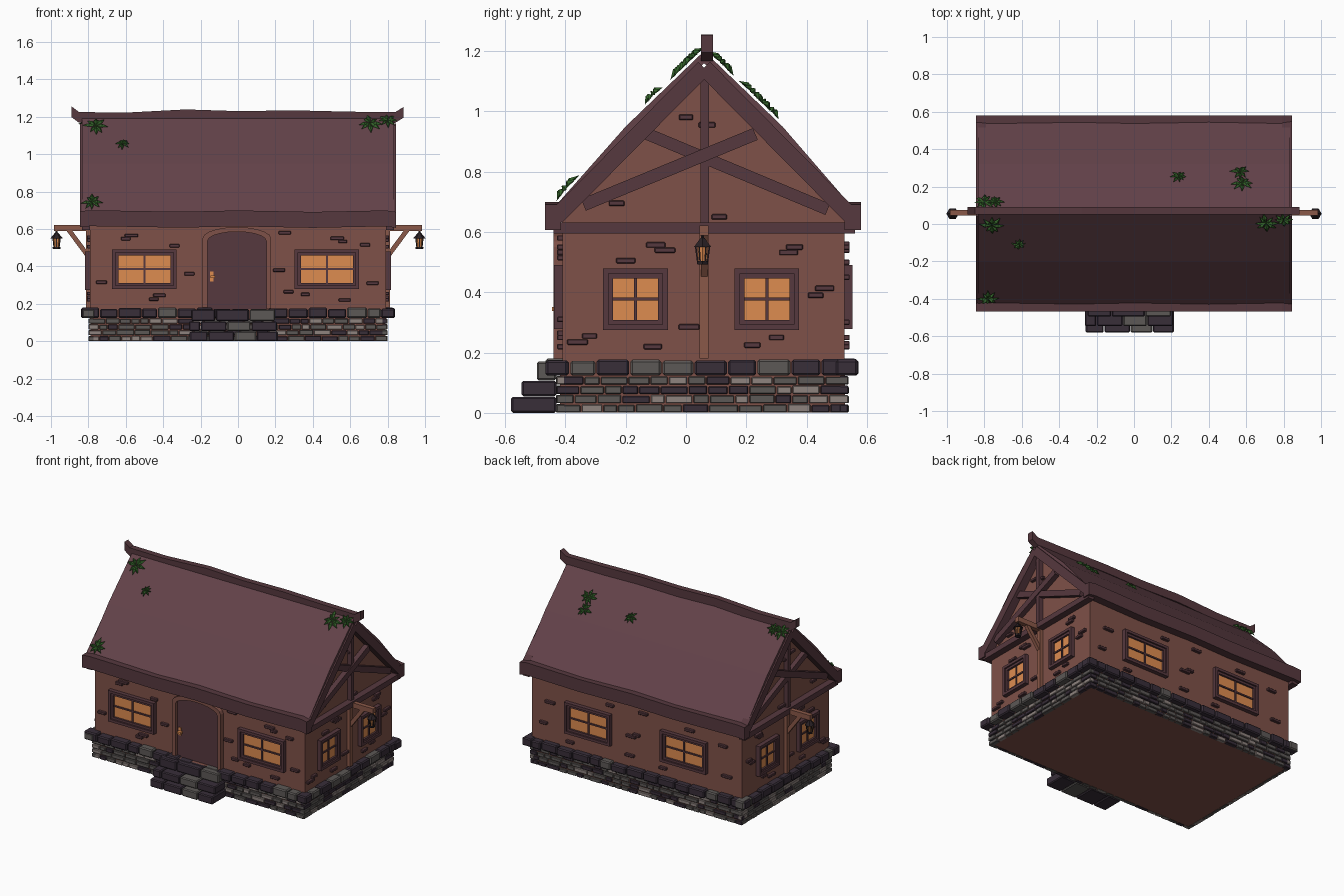
import bpy, bmesh, math, random
from mathutils import Matrix, Vector

if "Cube" in bpy.data.objects:
    bpy.data.objects.remove(bpy.data.objects["Cube"])

random.seed(4)
YC = 0.06  # ridge line in y


def lin(c):
    return c / 12.92 if c <= 0.04045 else ((c + 0.055) / 1.055) ** 2.4


def material(name, r, g, b):
    m = bpy.data.materials.new(name)
    m.diffuse_color = (lin(r / 255), lin(g / 255), lin(b / 255), 1)
    m.use_nodes = True
    m.node_tree.nodes["Principled BSDF"].inputs["Base Color"].default_value = m.diffuse_color
    return m


WALL = material("wall clay", 127, 81, 72)
ROOF = material("roof plum", 99, 66, 73)
TIMBER = material("dark timber", 86, 56, 62)
WOOD = material("bracket wood", 138, 88, 72)
GLOW = material("window glow", 222, 140, 80)
DARK = material("dark stone", 56, 46, 57)
GREY = material("grey stone", 92, 88, 86)
PALE = material("pale stone", 142, 131, 127)
LEAF = material("ivy green", 52, 100, 42)
IRON = material("black iron", 40, 32, 36)


class Part:
    """One object gathered from boxes, prisms and cones."""
    def __init__(self, name, *mats):
        self.name, self.mats, self.bm = name, mats, bmesh.new()

    def paint(self, verts, mat):
        for f in {f for v in verts for f in v.link_faces}:
            f.material_index = mat

    def box(self, c, s, mat=0, M=Matrix()):
        m = M @ Matrix.Translation(c) @ Matrix.Diagonal((*s, 1))
        self.paint(bmesh.ops.create_cube(self.bm, size=1, matrix=m)["verts"], mat)

    def span(self, x, y, z, mat=0):
        self.box([(a + b) / 2 for a, b in (x, y, z)], [b - a for a, b in (x, y, z)], mat)

    def beam(self, p, q, w, t, mat=0):
        p, q = Vector(p), Vector(q)
        d = (q - p).normalized()
        side = Vector((1, 0, 0)) if abs(d.x) < 0.1 else Vector((0, 1, 0))
        M = Matrix((side, d, side.cross(d))).transposed().to_4x4()
        M.translation = (p + q) / 2
        self.box((0, 0, 0), (t, (q - p).length, w), mat, M)

    def cone(self, c, r1, r2, h, n, mat=0):
        m = Matrix.Translation(c) @ Matrix.Rotation(math.pi / n, 4, "Z")
        self.paint(bmesh.ops.create_cone(self.bm, cap_ends=True, segments=n, radius1=r1,
                                         radius2=r2, depth=h, matrix=m)["verts"], mat)

    def loft(self, rings, mat=0, closed=False):
        rs = [[self.bm.verts.new(p) for p in r] for r in rings]
        n = len(rs[0])
        for a, b in (zip(rs, rs[1:] + rs[:1]) if closed else zip(rs, rs[1:])):
            for i in range(n):
                j = (i + 1) % n
                self.bm.faces.new((a[i], a[j], b[j], b[i])).material_index = mat
        if not closed:
            for r in (rs[0], rs[-1]):
                self.bm.faces.new(r).material_index = mat

    def done(self, mirror=False, bevel=0):
        if self.name != "ivy":
            bmesh.ops.recalc_face_normals(self.bm, faces=self.bm.faces)
        me = bpy.data.meshes.new(self.name)
        self.bm.to_mesh(me)
        self.bm.free()
        for m in self.mats:
            me.materials.append(m)
        ob = bpy.data.objects.new(self.name, me)
        bpy.context.collection.objects.link(ob)
        if mirror:
            ob.modifiers.new("mirror", "MIRROR").use_mirror_merge = False
        if bevel:
            b = ob.modifiers.new("bevel", "BEVEL")
            b.width, b.segments = bevel, 1


def course(part, z0, z1, hx, y0, y1, depth, lo, hi, weights, jit):
    """A ring of stones around the rectangle +-hx, y0..y1."""
    for a, b, along_x, edge, sgn in ((-hx, hx, 1, y0, 1), (-hx, hx, 1, y1, -1),
                                     (y0, y1, 0, -hx, 1), (y0, y1, 0, hx, -1)):
        cuts = [a]
        while b - cuts[-1] > hi + lo:
            cuts.append(cuts[-1] + random.uniform(lo, hi))
        if b - cuts[-1] > hi:
            cuts.append((cuts[-1] + b) / 2)
        for t0, t1 in zip(cuts, cuts[1:] + [b]):
            e = edge + sgn * random.uniform(0, jit)
            t, d = (t0 + 0.002, t1 - 0.002), tuple(sorted((e, edge + sgn * depth)))
            z = (z0 + 0.001, z1 - random.uniform(0.001, 0.001 + jit))
            mat = random.choices((0, 1, 2), weights)[0]
            part.span(*((t, d) if along_x else (d, t)), z, mat)


# walls with gable ends
p = Part("walls", WALL)
prof = [(-.41, .12), (.525, .12), (.525, .64), (YC, 1.13), (-.41, .64)]
p.loft([[(x, y, z) for y, z in prof] for x in (-.79, .79)])
p.done()

# stone base
p = Part("foundation_core", WALL)
p.span((-.788, .788), (-.418, .528), (.002, .13))
p.done()
p = Part("foundation_bricks", GREY, DARK, PALE)
for i in range(4):
    course(p, i * .031, i * .031 + .03, .80, -.432, .54, .03, .045, .10, (6, 3, 2), .004)
p.done(bevel=.003)
p = Part("cap_stones", DARK, GREY, PALE)
course(p, .123, .182, .84, -.467, .572, .075, .08, .13, (7, 2, 0), .01)
p.done(bevel=.007)

# front steps
p = Part("steps", DARK, GREY)
for z0, z1, yf, cuts in ((0, .055, -.58, (-.26, -.16, -.02, .1, .215)),
                         (.055, .108, -.545, (-.265, -.2, -.06, .07, .21)),
                         (.108, .172, -.495, (-.25, -.12, .06, .2))):
    for i, (a, b) in enumerate(zip(cuts, cuts[1:])):
        p.span((a + .002, b - .002), (yf, -.43), (z0, z1 - .002), int(i == 2))
p.done(bevel=.006)

# roof sheet, eaves and ridge
outer = [(-.43, .69), (-.2, .95), (YC, 1.2), (.32, .95), (.545, .69)]
p = Part("roof", ROOF)
sec = outer + [(y, z - .04) for y, z in reversed(outer)]
p.loft([[(x, y, z) for y, z in sec] for x in (-.835, .835)])
p.done()
p = Part("eave_beams", TIMBER)
for ya, yb in ((-.468, -.415), (.525, .58)):
    p.loft([[(x, y, z + d) for y, z in ((ya, .61), (yb, .61), (yb, .695), (ya, .695))]
            for x, d in ((-.845, 0), (-.79, .005), (-.3, -.003), (0, .004), (.4, -.004),
                         (.79, .004), (.845, -.004))])
p.done()
p = Part("ridge_beam", TIMBER)
p.loft([[(x, y, z + d) for y, z in ((.05, 1.165), (.09, 1.165), (.09, 1.222), (.05, 1.222))]
        for x, d in ((-.89, .033), (-.85, .003), (-.6, 0), (-.28, .017), (0, .008),
                     (.3, .012), (.6, .005), (.84, .002), (.885, .03))])
p.done()

# gable timber frame, mirrored to the other end
p = Part("gable_frame", TIMBER)
for ye in (-.43, .55):
    p.beam((.818, ye, .65), (.818, YC, 1.145), .055, .052)
p.span((.79, .835), (-.44, .56), (.595, .632))
p.span((.79, .82), (.048, .076), (.62, 1.12))
p.beam((.812, -.34, .69), (.812, .23, .925), .042, .034)
p.beam((.808, -.14, .93), (.808, .47, .675), .04, .03)
p.done(mirror=True)

# lantern brackets and lanterns
p = Part("lantern_bracket", WOOD)
p.span((.785, .985), (.045, .075), (.588, .622))
p.span((.785, .812), (.045, .075), (.18, .60))
p.beam((.805, YC, .46), (.905, YC, .595), .025, .022)
p.done(mirror=True)
p = Part("lantern", IRON, GLOW)
LX, LY = .97, .055
p.cone((LX, LY, .565), .033, .008, .03, 6)
p.cone((LX, LY, .585), .006, .006, .02, 6)
p.cone((LX, LY, .526), .015, .02, .05, 6, 1)
p.cone((LX, LY, .498), .02, .022, .012, 6)
for k in range(6):
    a = k * math.pi / 3 + math.pi / 6
    c, s = math.cos(a), math.sin(a)
    p.beam((LX + .016 * c, LY + .016 * s, .5), (LX + .023 * c, LY + .023 * s, .552), .005, .005)
p.done(mirror=True)


# wall frames: local x runs along the wall, local -y points outward
def wall_at(x, y, z, deg):
    return Matrix.Translation((x, y, z)) @ Matrix.Rotation(math.radians(deg), 4, "Z")


def window(part, M, w, h):
    part.box((0, -.002, 0), (w - .03, .006, h - .03), 1, M)
    for inset, bar, depth in ((0, .018, .028), (.018, .015, .018)):
        iw, ih = w - 2 * inset, h - 2 * inset
        for s in (-1, 1):
            part.box((0, -depth / 2, s * (ih - bar) / 2), (iw, depth, bar), 0, M)
            part.box((s * (iw - bar) / 2, -depth / 2, 0), (bar, depth, ih), 0, M)
    part.box((0, -.006, 0), (.01, .012, h - .06), 0, M)
    part.box((0, -.006, 0), (w - .06, .012, .01), 0, M)


p = Part("windows", TIMBER, GLOW)
for x in (-.5, .475):
    window(p, wall_at(x, -.41, .385, 0), .345, .212)
for x in (-.36, .36):
    window(p, wall_at(x, .525, .385, 180), .345, .212)
for y in (-.167, .268):
    for s in (-1, 1):
        window(p, wall_at(s * .79, y, .377, 90 * s), .215, .205)
p.done()

# loose bricks showing through the plaster
front = [(-.57, .565), (-.6, .548), (-.34, .51), (-.73, .315), (-.42, .245), (-.45, .225),
         (-.26, .36), (.36, .25), (.27, .265), (.25, .58), (.22, .38), (.57, .22), (.53, .55),
         (.56, .533), (.68, .515), (.72, .31)]
back = [(.7, .3), (.65, .45), (0, .4), (.04, .382), (.05, .25), (-.65, .5), (-.68, .3),
        (.2, .55), (-.2, .23), (.5, .22), (-.05, .56), (-.4, .54)]
side = [(-.2, .505), (-.07, .54), (-.1, .557), (.01, .285), (-.32, .255), (-.36, .235),
        (-.11, .22), (.22, .225), (.3, .25), (.46, .413), (.43, .39), (.36, .55), (.34, .532),
        (.11, .65), (-.23, .695), (0, .98), (.07, .955)]
p = Part("wall_bricks", TIMBER)
for pts, place in ((front, lambda u, z: wall_at(u, -.41, z, 0)),
                   (back, lambda u, z: wall_at(u, .525, z, 180)),
                   (side, lambda u, z: wall_at(.79, u, z, 90)),
                   (side, lambda u, z: wall_at(-.79, u, z, -90))):
    for u, z in pts:
        p.box((0, -.006, 0), (random.uniform(.045, .075), .024, .018), 0, place(u, z))
p.done(bevel=.003)


# arched door
def arch(hw, spring, top, y):
    curve = [(hw * math.cos(a), spring + (top - spring) * math.sin(a))
             for a in (math.pi * k / 10 for k in range(11))]
    return [(x - .006, y, z) for x, z in [(hw, .172)] + curve + [(-hw, .172)]]


p = Part("door", TIMBER)
p.loft([arch(.165, .535, .59, y) for y in (-.40, -.418)])
p.done()
p = Part("door_frame", WOOD)
p.mats = (WALL,)
o, i = (.183, .55, .61), (.158, .535, .585)
p.loft([arch(*o, -.40), arch(*o, -.44), arch(*i, -.44), arch(*i, -.40)], closed=True)
p.done()
p = Part("door_handle", GLOW)
p.span((-.15, -.132), (-.424, -.415), (.32, .372))
p.span((-.148, -.122), (-.445, -.42), (.338, .352))
p.done()

# ivy sprigs on the roof
p = Part("ivy", LEAF)


def sprig(x, y, r, n=8):
    (y0, z0), (y1, z1) = next((a, b) for a, b in zip(outer, outer[1:]) if a[0] <= y <= b[0])
    z = z0 + (z1 - z0) * (y - y0) / (y1 - y0)
    slope = math.atan2(z1 - z0, y1 - y0)
    M = Matrix.Translation((x, y, z)) @ Matrix.Rotation(slope, 4, "X")
    for k in range(n):
        L = r * random.uniform(.75, 1.1)
        R = M @ Matrix.Rotation(math.tau * k / n + random.uniform(-.2, .2), 4, "Z")
        v = [p.bm.verts.new(R @ Vector(c)) for c in
             ((0, 0, .012), (L * .5, L * .2, .016), (L, 0, .008), (L * .5, -L * .2, .016),
              (L * .5, 0, .028))]
        for a, b in ((0, 3), (3, 2), (2, 1), (1, 0)):
            p.bm.faces.new((v[a], v[b], v[4]))
        p.bm.faces.new((v[0], v[1], v[2], v[3]))


for x, y, r in ((-.76, .0, .065), (-.615, -.1, .042), (-.78, -.39, .06), (.705, .015, .065),
                (.80, .03, .05), (-.8, .11, .06), (-.74, .11, .045), (.57, .27, .055),
                (.58, .21, .06), (.24, .245, .045)):
    sprig(x, y, r)
p.done()
